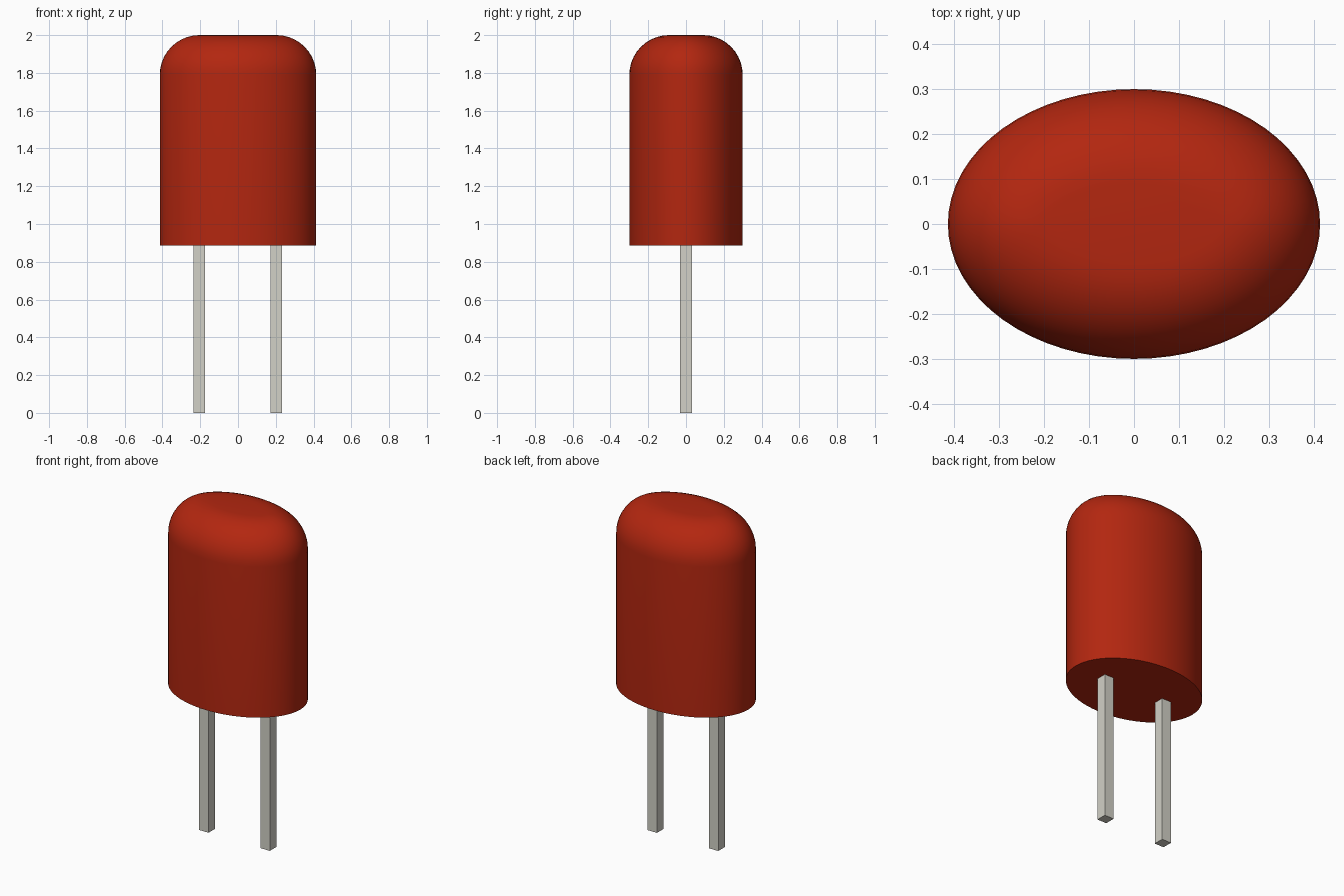
import bpy, bmesh, math

cube = bpy.data.objects.get("Cube")
if cube:
    bpy.data.objects.remove(cube, do_unlink=True)

A, B = 0.414, 0.3            # half axes of the oval body
BOTTOM, TOP, ROUND = 0.885, 2.0, 0.21
SEGMENTS, STEPS = 64, 10


def material(name, colour):
    mat = bpy.data.materials.new(name)
    mat.use_nodes = True
    mat.diffuse_color = (*colour, 1)
    mat.node_tree.nodes["Principled BSDF"].inputs["Base Color"].default_value = (*colour, 1)
    return mat


def add_object(name, bm, mat):
    bmesh.ops.recalc_face_normals(bm, faces=bm.faces)
    mesh = bpy.data.meshes.new(name)
    bm.to_mesh(mesh)
    bm.free()
    mesh.materials.append(mat)
    obj = bpy.data.objects.new(name, mesh)
    bpy.context.collection.objects.link(obj)
    return obj


def oval_ring(bm, inset, z):
    """Oval outline moved inwards by a constant distance."""
    ring = []
    for i in range(SEGMENTS):
        t = 2 * math.pi * i / SEGMENTS
        nx, ny = math.cos(t) / A, math.sin(t) / B
        k = inset / math.hypot(nx, ny)
        ring.append(bm.verts.new((A * math.cos(t) - nx * k, B * math.sin(t) - ny * k, z)))
    return ring


red = material("red plastic", (0.448, 0.0196, 0.005))
metal = material("pale grey metal", (0.645, 0.638, 0.571))

# Oval body with a rounded upper edge
bm = bmesh.new()
rings = [oval_ring(bm, 0, BOTTOM)]
for s in range(STEPS + 1):
    a = math.pi / 2 * s / STEPS
    rings.append(oval_ring(bm, ROUND * (1 - math.cos(a)), TOP - ROUND + ROUND * math.sin(a)))
for low, high in zip(rings, rings[1:]):
    for i in range(SEGMENTS):
        j = (i + 1) % SEGMENTS
        bm.faces.new((low[i], low[j], high[j], high[i]))
bm.faces.new(rings[0])
bm.faces.new(rings[-1])
body = add_object("body", bm, red)
bpy.ops.object.select_all(action='DESELECT')
body.select_set(True)
bpy.context.view_layer.objects.active = body
bpy.ops.object.shade_smooth_by_angle(angle=math.radians(35))

# Two square wire leads
for name, x in (("right_lead", -0.205), ("left_lead", 0.202)):
    bm = bmesh.new()
    bmesh.ops.create_cube(bm, size=1)
    bmesh.ops.scale(bm, vec=(0.062, 0.062, BOTTOM + 0.01), verts=bm.verts)
    bmesh.ops.translate(bm, vec=(x, 0, (BOTTOM + 0.01) / 2), verts=bm.verts)
    add_object(name, bm, metal)
